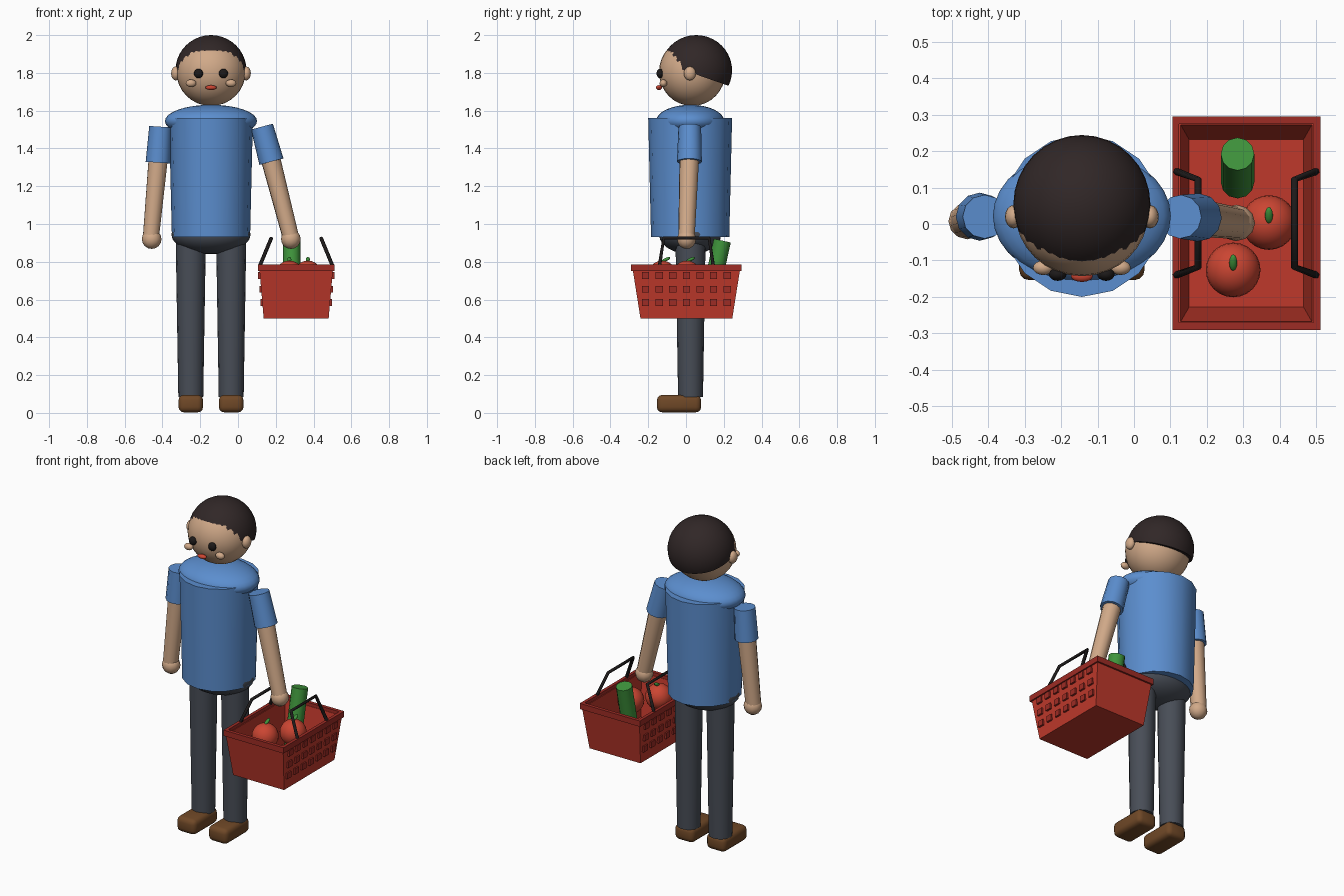
import bpy, bmesh, math
from mathutils import Vector, Matrix

cube = bpy.data.objects.get("Cube")
if cube:
    bpy.data.objects.remove(cube, do_unlink=True)


def material(name, r, g, b):
    m = bpy.data.materials.new(name)
    m.use_nodes = True
    m.diffuse_color = (r, g, b, 1)
    m.node_tree.nodes["Principled BSDF"].inputs["Base Color"].default_value = (r, g, b, 1)
    return m


SHIRT = material("shirt blue", 0.105, 0.27, 0.62)
SKIN = material("skin tan", 0.64, 0.40, 0.25)
HAIR = material("dark brown hair", 0.03, 0.02, 0.02)
BLACK = material("black", 0.012, 0.01, 0.01)
PANTS = material("charcoal trousers", 0.065, 0.075, 0.095)
SHOE = material("brown leather", 0.16, 0.065, 0.02)
RED = material("basket red", 0.52, 0.04, 0.024)
DARK_RED = material("dark red", 0.34, 0.025, 0.018)
TOMATO = material("tomato red", 0.6, 0.06, 0.032)
GREEN = material("vegetable green", 0.05, 0.3, 0.045)


def finish(name, bm, mat, smooth=True):
    """Turn a bmesh into a coloured object."""
    bmesh.ops.recalc_face_normals(bm, faces=bm.faces)
    mesh = bpy.data.meshes.new(name)
    bm.to_mesh(mesh)
    bm.free()
    ob = bpy.data.objects.new(name, mesh)
    bpy.context.collection.objects.link(ob)
    mesh.materials.append(mat)
    if smooth:
        bpy.ops.object.select_all(action="DESELECT")
        ob.select_set(True)
        bpy.context.view_layer.objects.active = ob
        bpy.ops.object.shade_smooth_by_angle(angle=math.radians(40))
    return ob


def ball(name, centre, radii, mat, seg=24, tilt=0.0):
    bm = bmesh.new()
    bmesh.ops.create_uvsphere(bm, u_segments=seg, v_segments=max(8, seg // 2), radius=1)
    bm.transform(Matrix.Translation(centre) @ Matrix.Rotation(tilt, 4, "X") @ Matrix.Diagonal((*radii, 1)))
    return finish(name, bm, mat)


def limb(name, a, b, ra, rb, mat, seg=16):
    """Tapered cylinder from a to b."""
    a, b = Vector(a), Vector(b)
    bm = bmesh.new()
    bmesh.ops.create_cone(bm, cap_ends=True, segments=seg, radius1=ra, radius2=rb, depth=(b - a).length)
    turn = (b - a).to_track_quat("Z", "Y").to_matrix().to_4x4()
    bm.transform(Matrix.Translation((a + b) / 2) @ turn)
    return finish(name, bm, mat)


def box(name, centre, size, mat, bevel=0.0):
    bm = bmesh.new()
    bmesh.ops.create_cube(bm, size=1)
    bm.transform(Matrix.Translation(centre) @ Matrix.Diagonal((*size, 1)))
    if bevel:
        bmesh.ops.bevel(bm, geom=bm.edges[:], offset=bevel, segments=3, profile=0.5, affect="EDGES")
    return finish(name, bm, mat, bool(bevel))


def rect_loft(name, centre, rings, mat, closed):
    """Skin rectangles given as (half x, half y, z); closed joins last to first, else both ends are capped."""
    bm = bmesh.new()
    loops = [[bm.verts.new((centre[0] + sx * hx, centre[1] + sy * hy, z))
              for sx, sy in ((-1, -1), (1, -1), (1, 1), (-1, 1))] for hx, hy, z in rings]
    pairs = list(zip(loops, loops[1:])) + ([(loops[-1], loops[0])] if closed else [])
    for p, q in pairs:
        for i in range(4):
            j = (i + 1) % 4
            bm.faces.new((p[i], p[j], q[j], q[i]))
    if not closed:
        bm.faces.new(loops[0])
        bm.faces.new(loops[-1])
    return finish(name, bm, mat, False)


BX, BY = -0.143, 0.022          # body axis

# Head and face
ball("head", (BX, 0.033, 1.805), (0.183, 0.176, 0.18), SKIN, 32)
for side, s in (("right", -1), ("left", 1)):
    ball(side + "_ear", (BX + s * 0.187, 0.02, 1.797), (0.024, 0.032, 0.037), SKIN, 16)
    ball(side + "_eye", (BX + s * 0.066, -0.138, 1.797), (0.024, 0.018, 0.025), BLACK, 16)
    ball(side + "_cheek", (BX + s * 0.106, -0.12, 1.745), (0.028, 0.02, 0.02), SKIN, 16)
ball("mouth", (BX, -0.143, 1.722), (0.03, 0.016, 0.013), TOMATO, 16)

# Hair cap, sliced along a plane that drops towards the nape
bm = bmesh.new()
bmesh.ops.create_uvsphere(bm, u_segments=32, v_segments=20, radius=1)
bm.transform(Matrix.Translation((BX, 0.054, 1.813)) @ Matrix.Diagonal((0.188, 0.19, 0.187, 1)))
cut = bmesh.ops.bisect_plane(bm, geom=bm.verts[:] + bm.edges[:] + bm.faces[:],
                             plane_co=(BX, -0.115, 1.85), plane_no=(0, 0.33, 0.95), clear_inner=True)
bmesh.ops.holes_fill(bm, edges=[e for e in cut["geom_cut"] if isinstance(e, bmesh.types.BMEdge)])
finish("hair", bm, HAIR)

# Torso
limb("shirt_body", (BX, BY, 0.93), (BX, BY, 1.56), 0.207, 0.222, SHIRT)
ball("shirt_shoulders", (BX, BY, 1.545), (0.244, 0.18, 0.086), SHIRT, 32)
ball("hips", (BX, BY, 0.945), (0.21, 0.165, 0.105), PANTS)

# Legs and shoes
for side, s in (("right", -1), ("left", 1)):
    x = BX + s * 0.107
    limb(side + "_trouser_leg", (x, 0.024, 0.085), (x, 0.024, 0.93), 0.066, 0.08, PANTS)
    box(side + "_shoe", (x, -0.037, 0.049), (0.13, 0.234, 0.092), SHOE, 0.028)

# Arms: shoulder, sleeve end, wrist
arms = {
    "right": ((-0.41, 0.02, 1.515), (-0.423, 0.02, 1.325), (-0.46, 0.008, 0.94)),
    "left": ((0.127, 0.02, 1.515), (0.177, 0.018, 1.33), (0.277, 0.003, 0.94)),
}
for side, (top, elbow, wrist) in arms.items():
    limb(side + "_sleeve", top, elbow, 0.06, 0.066, SHIRT, 12)
    start = Vector(top).lerp(Vector(elbow), 0.7)
    limb(side + "_arm", start, wrist, 0.053, 0.044, SKIN, 12)
    ball(side + "_hand", Vector(wrist) + Vector((0.003, 0, -0.02)), (0.052, 0.05, 0.052), SKIN, 12)

# Basket shell and rim
CX, CY = 0.308, 0.002
rect_loft("basket_shell", (CX, CY),
          [(0.172, 0.243, 0.5), (0.195, 0.285, 0.765), (0.18, 0.27, 0.765), (0.157, 0.23, 0.515)], RED, False)
rect_loft("basket_rim", (CX, CY),
          [(0.203, 0.293, 0.75), (0.203, 0.293, 0.785), (0.184, 0.272, 0.785), (0.184, 0.272, 0.75)], DARK_RED, True)

# Lattice studs on both long sides
for side, s in (("right", -1), ("left", 1)):
    for row, z in enumerate((0.585, 0.655, 0.727)):
        half = 0.172 + 0.023 * (z - 0.5) / 0.265
        for col in range(-3, 4):
            box(f"{side}_stud_{row}_{col + 3}", (CX + s * half, CY + col * 0.072, z),
                (0.02, 0.038, 0.036), DARK_RED)

# Folding handles
for side, s in (("right", -1), ("left", 1)):
    curve = bpy.data.curves.new(side + "_handle", "CURVE")
    curve.dimensions = "3D"
    curve.bevel_depth = 0.01
    curve.bevel_resolution = 1
    curve.use_fill_caps = True
    line = curve.splines.new("POLY")
    path = [(0.194, -0.143, 0.775), (0.132, -0.12, 0.925), (0.132, 0.12, 0.925), (0.194, 0.143, 0.775)]
    line.points.add(len(path) - 1)
    for point, (x, y, z) in zip(line.points, path):
        point.co = (CX + s * x, CY + y, z, 1)
    curve.materials.append(BLACK)
    bpy.context.collection.objects.link(bpy.data.objects.new(side + "_handle", curve))

# Groceries
for name, x, y in (("front", 0.272, -0.126), ("back", 0.37, 0.004)):
    ball(name + "_tomato", (x, y, 0.731), (0.075, 0.075, 0.075), TOMATO)
    ball(name + "_tomato_stem", (x, y + 0.02, 0.812), (0.011, 0.025, 0.009), GREEN, 12, math.radians(25))
limb("cucumber", (0.284, 0.115, 0.56), (0.284, 0.192, 0.912), 0.046, 0.046, GREEN, 12)
